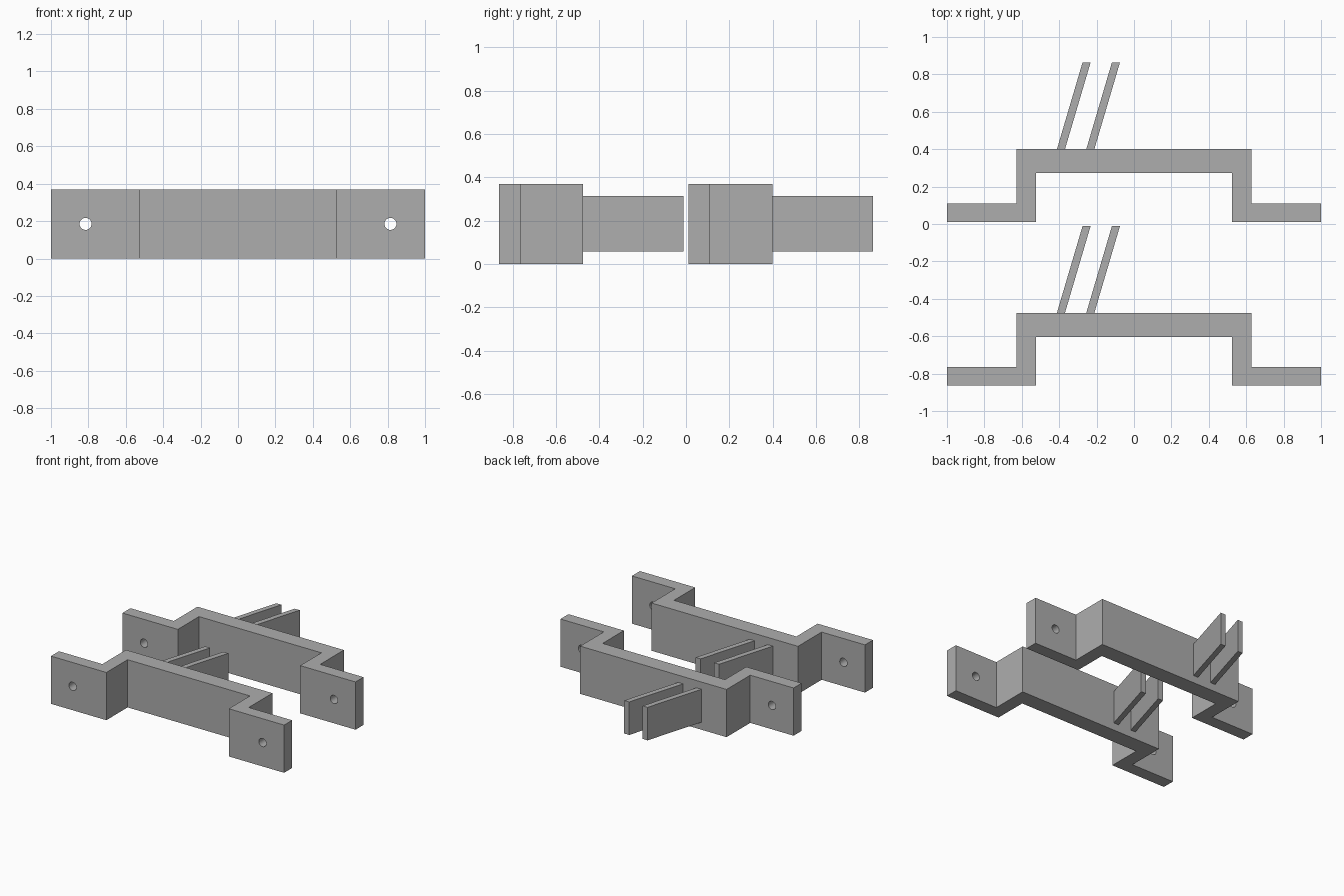
import bpy, bmesh, math

if "Cube" in bpy.data.objects:
    bpy.data.objects.remove(bpy.data.objects["Cube"])

HEIGHT = 0.37
OFFSETS = (-0.863, 0.012)   # front edge of each bracket

grey = bpy.data.materials.new("grey")
grey.diffuse_color = (0.42, 0.42, 0.42, 1)
grey.use_nodes = True
grey.node_tree.nodes["Principled BSDF"].inputs["Base Color"].default_value = grey.diffuse_color


def extrude_outline(name, outline, y0, z0, z1):
    """Prism from a plan outline."""
    bm = bmesh.new()
    face = bm.faces.new([bm.verts.new((x, y + y0, z0)) for x, y in outline])
    top = bmesh.ops.extrude_face_region(bm, geom=[face])["geom"]
    verts = [v for v in top if isinstance(v, bmesh.types.BMVert)]
    bmesh.ops.translate(bm, verts=verts, vec=(0, 0, z1 - z0))
    bmesh.ops.recalc_face_normals(bm, faces=bm.faces)
    mesh = bpy.data.meshes.new(name)
    bm.to_mesh(mesh)
    bm.free()
    mesh.materials.append(grey)
    obj = bpy.data.objects.new(name, mesh)
    bpy.context.collection.objects.link(obj)
    return obj


# Right half of the hat-shaped bracket, mirrored to the left
half = [(0.525, 0.26), (0.525, 0), (1, 0), (1, 0.098), (0.628, 0.098), (0.628, 0.388)]
outline = half + [(-x, y) for x, y in reversed(half)]

for label, y0 in zip(("front", "back"), OFFSETS):
    bracket = extrude_outline(label + "_bracket", outline, y0, 0, HEIGHT)

    # Screw holes through the flanges
    for side in (-1, 1):
        bpy.ops.mesh.primitive_cylinder_add(
            vertices=32, radius=0.032, depth=0.3,
            location=(side * 0.815, y0 + 0.05, HEIGHT / 2),
            rotation=(math.pi / 2, 0, 0))
        cutter = bpy.context.object
        cutter.name = label + "_hole_cutter"
        cutter.data.materials.append(grey)
        cutter.hide_render = True
        cutter.hide_viewport = True
        cut = bracket.modifiers.new("hole", 'BOOLEAN')
        cut.operation = 'DIFFERENCE'
        cut.solver = 'EXACT'
        cut.object = cutter

    # Pair of slanted fins behind the bridge
    for i, x in enumerate((-0.412, -0.255)):
        fin = [(x, 0.388), (x + 0.043, 0.388), (x + 0.18, 0.852), (x + 0.137, 0.852)]
        extrude_outline(f"{label}_fin_{i + 1}", fin, y0, 0.058, 0.314)
